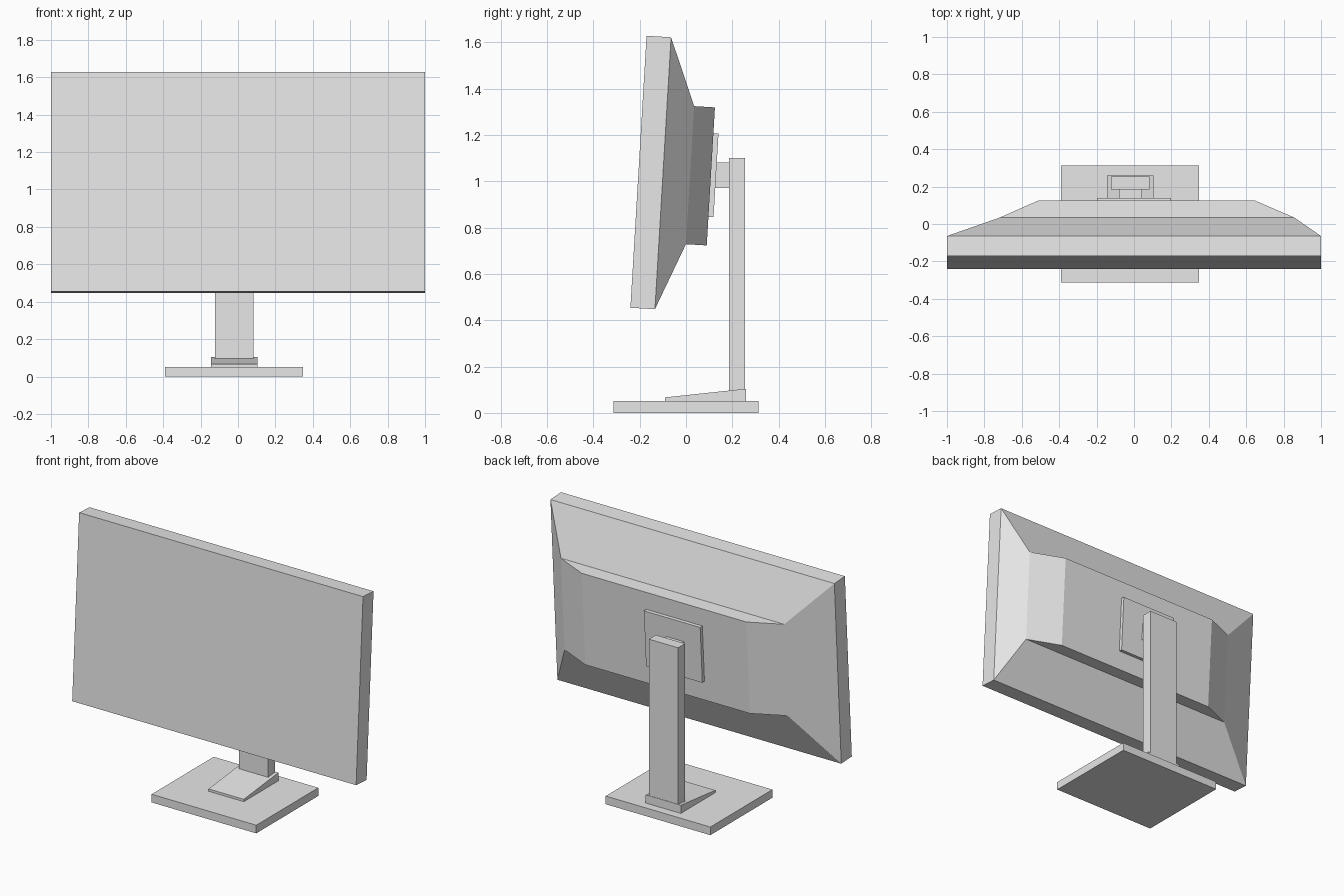
import bpy
import math
from mathutils import Matrix

cube = bpy.data.objects.get("Cube")
if cube:
    bpy.data.objects.remove(cube, do_unlink=True)

grey = bpy.data.materials.new("light_grey")
grey.use_nodes = True
grey.diffuse_color = (0.8, 0.8, 0.8, 1)
grey.node_tree.nodes["Principled BSDF"].inputs["Base Color"].default_value = (0.8, 0.8, 0.8, 1)


def loft(name, rings, matrix=None):
    """Join rectangular sections (y, x0, x1, z0, z1), front to back, and cap the ends."""
    verts = []
    for y, x0, x1, z0, z1 in rings:
        verts += [(x0, y, z0), (x1, y, z0), (x1, y, z1), (x0, y, z1)]
    last = len(verts) - 4
    faces = [(0, 1, 2, 3), tuple(last + i for i in (3, 2, 1, 0))]
    for r in range(0, last, 4):
        for i in range(4):
            j = (i + 1) % 4
            faces.append((r + j, r + i, r + 4 + i, r + 4 + j))
    mesh = bpy.data.meshes.new(name)
    mesh.from_pydata(verts, [], faces)
    mesh.materials.append(grey)
    obj = bpy.data.objects.new(name, mesh)
    bpy.context.collection.objects.link(obj)
    if matrix:
        obj.matrix_world = matrix
    return obj


def box(name, x, y, z, matrix=None):
    return loft(name, [(d, *x, *z) for d in y], matrix)


# Tilted screen: slab, sloping back and offset rear housing
tilt = Matrix.Translation((0, -0.24, 0.454)) @ Matrix.Rotation(math.radians(-3.4), 4, "X")
loft("screen_housing", [
    (0, -1, 1, 0, 1.176),
    (0.106, -1, 1, 0, 1.176),
    (0.223, -0.716, 0.856, 0.288, 0.885),
    (0.313, -0.513, 0.647, 0.288, 0.885),
], tilt)
box("mount_plate", (-0.198, 0.198), (0.312, 0.335), (0.412, 0.773), tilt)

# Stand
box("mount_arm", (-0.08, 0.043), (0.125, 0.19), (0.97, 1.08))
box("stand_column", (-0.123, 0.083), (0.185, 0.255), (0.06, 1.10))
loft("stand_wedge", [
    (-0.09, -0.144, 0.104, 0.05, 0.067),
    (0.258, -0.144, 0.104, 0.05, 0.104),
])
box("stand_base", (-0.39, 0.347), (-0.312, 0.312), (0, 0.052))
